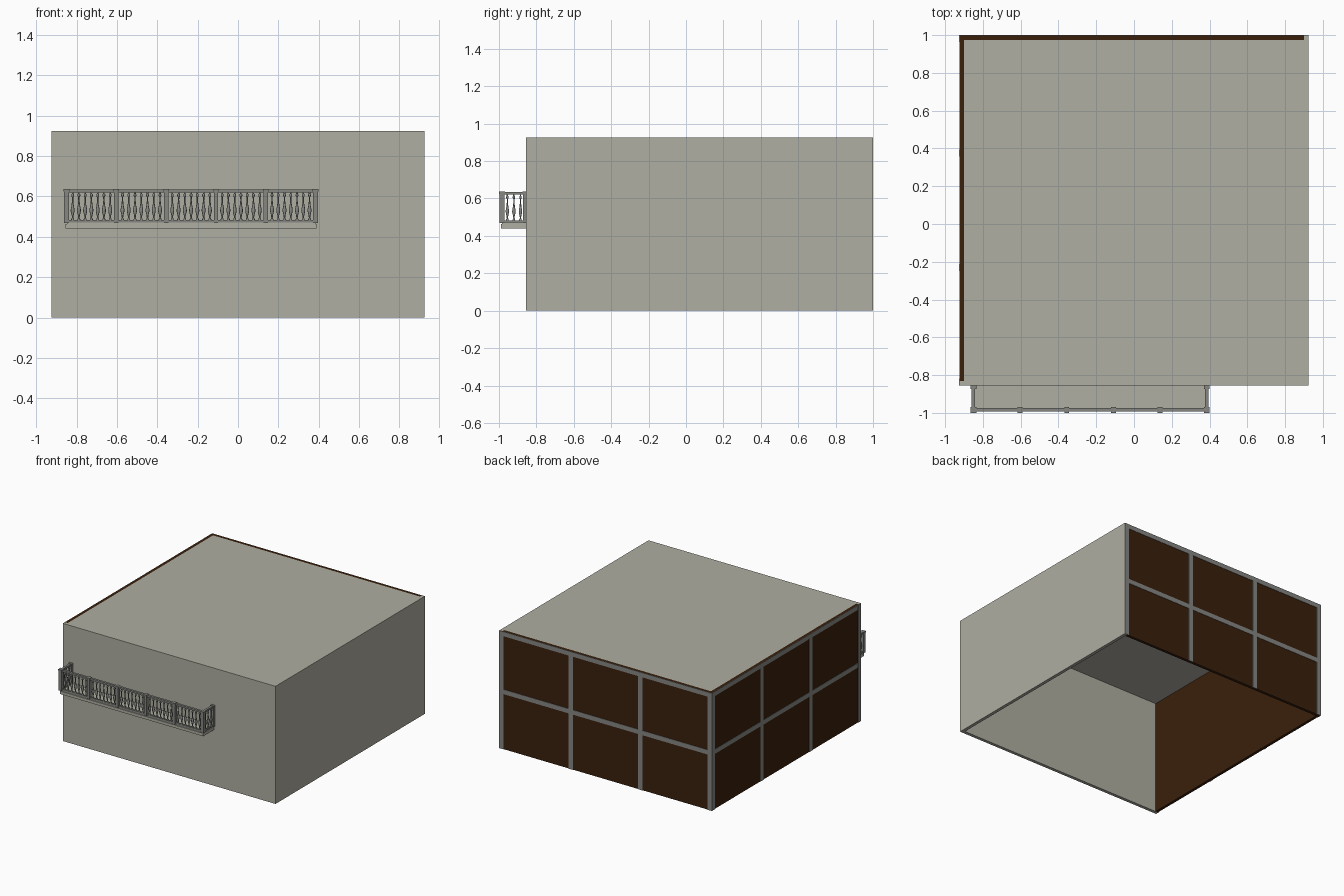
import bpy, bmesh, math

if "Cube" in bpy.data.objects:
    bpy.data.objects.remove(bpy.data.objects["Cube"])


def material(name, rgb):
    m = bpy.data.materials.new(name)
    m.diffuse_color = (*rgb, 1)
    m.use_nodes = True
    m.node_tree.nodes["Principled BSDF"].inputs["Base Color"].default_value = m.diffuse_color
    return m


STONE = material("warm_stone", (0.43, 0.425, 0.36))
GREY = material("mid_grey", (0.24, 0.24, 0.225))
BROWN = material("dark_brown", (0.042, 0.0144, 0.0037))


def finish(name, bm, mat):
    bmesh.ops.recalc_face_normals(bm, faces=bm.faces)
    me = bpy.data.meshes.new(name)
    bm.to_mesh(me)
    bm.free()
    me.materials.append(mat)
    ob = bpy.data.objects.new(name, me)
    bpy.context.collection.objects.link(ob)
    return ob


def boxes(name, mat, items):
    """One object made of boxes given as (x0, x1, y0, y1, z0, z1)."""
    bm = bmesh.new()
    for x0, x1, y0, y1, z0, z1 in items:
        for v in bmesh.ops.create_cube(bm, size=1)["verts"]:
            v.co = (x1 if v.co.x > 0 else x0,
                    y1 if v.co.y > 0 else y0,
                    z1 if v.co.z > 0 else z0)
    return finish(name, bm, mat)


X, YF, YB, H, T, P = 0.925, -0.855, 1.0, 0.925, 0.025, 0.003

# Stone walls and roof (open underneath)
boxes("front_wall", STONE, [(-X, X, YF, YF + T, 0, H)])
boxes("right_wall", STONE, [(X - T, X, YF + T, YB, 0, H)])
boxes("roof", STONE, [(-X + T, X - T, YF + T, YB - T, H - T, H)])

# Brown walls at the back and left
boxes("back_wall", BROWN, [(-X + P, X - T, YB - T, YB - P, 0, H)])
boxes("left_wall", BROWN, [(-X + P, -X + T, YF + T, YB - T, 0, H)])

# Grey grid of thin bars on the brown walls: 3 columns by 2 rows
W = 0.036
back, left = [], []
for i in range(4):
    cx = -X + W / 2 + i * (2 * X - W) / 3
    cy = YF + W / 2 + i * (YB - YF - W) / 3
    back.append((cx - W / 2, cx + W / 2, YB - P, YB + 0.0005, 0, H))
    left.append((-X - 0.0005, -X + P, cy - W / 2, cy + W / 2, 0, H))
for z in (0.452, H - W / 2):
    back.append((-X, X, YB - P, YB, z - W / 2, z + W / 2))
    left.append((-X, -X + P, YF, YB, z - W / 2, z + W / 2))
boxes("back_wall_bars", GREY, back)
boxes("left_wall_bars", GREY, left)

# Balcony slab in two steps
BX0, BX1 = -0.85, 0.385
boxes("balcony_slab", STONE, [
    (BX0 - 0.005, BX1 + 0.005, -0.99, YF, 0.44, 0.463),
    (BX0 + 0.002, BX1 - 0.002, -0.983, YF, 0.463, 0.473)])

# Balcony posts: six along the front and one at the wall on each side
FY = -0.983
px = [BX0 + i * (BX1 - BX0) / 5 for i in range(6)]
posts = []
for i, x in enumerate(px):
    h = 0.0125 if i in (0, 5) else 0.0105
    posts.append((x - h, x + h, FY - 0.014, FY + 0.012, 0.469, 0.632))
for x in (px[0], px[5]):
    posts.append((x - 0.0125, x + 0.0125, YF - 0.016, YF, 0.469, 0.632))
boxes("balcony_posts", GREY, posts)

# Post caps
boxes("post_caps", GREY, [(a - 0.0025, b + 0.0025, c - 0.0025, min(d + 0.0025, YF), 0.625, 0.636)
                          for a, b, c, d, _, _ in posts])

# Top and bottom rails on the front and both sides
rails = []
for z0, z1, h in ((0.62, 0.634, 0.009), (0.472, 0.483, 0.007)):
    rails.append((BX0, BX1, FY - h, FY + h, z0, z1))
    for x in (BX0, BX1):
        rails.append((x - h, x + h, FY, YF, z0, z1))
boxes("balcony_rails", GREY, rails)

# Turned balusters
PROFILE = [(0.007, 0.483), (0.007, 0.488), (0.0035, 0.494), (0.0045, 0.505),
           (0.0095, 0.526), (0.0095, 0.536), (0.0055, 0.556), (0.0032, 0.58),
           (0.0035, 0.596), (0.0068, 0.603), (0.0068, 0.61), (0.004, 0.613), (0.004, 0.621)]
SIDES = 10


def add_baluster(bm, x, y):
    rings = [[bm.verts.new((x + r * math.cos(2 * math.pi * k / SIDES),
                            y + r * math.sin(2 * math.pi * k / SIDES), z))
              for k in range(SIDES)] for r, z in PROFILE]
    for a, b in zip(rings, rings[1:]):
        for k in range(SIDES):
            n = (k + 1) % SIDES
            bm.faces.new((a[k], a[n], b[n], b[k])).smooth = True


bm = bmesh.new()
for a in px[:-1]:
    mid = a + (BX1 - BX0) / 10
    for k in range(-3, 4):
        add_baluster(bm, mid + k * 0.031, FY)
for x in (BX0, BX1):
    for y in (-0.955, -0.92, -0.885):
        add_baluster(bm, x, y)
finish("balusters", bm, GREY)
